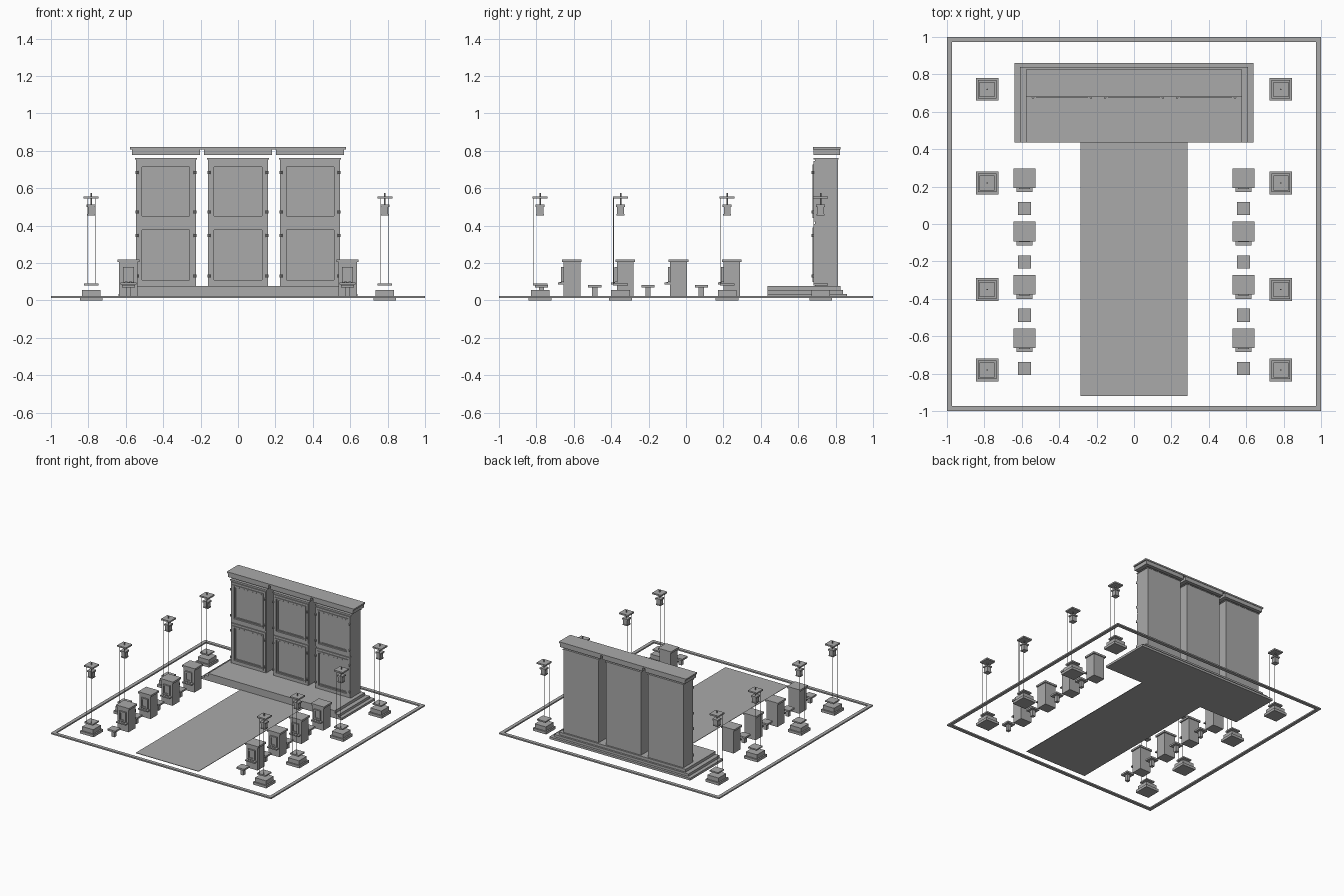
import bpy, bmesh, math
from mathutils import Matrix, Vector

if "Cube" in bpy.data.objects:
    bpy.data.objects.remove(bpy.data.objects["Cube"])

grey = bpy.data.materials.new("neutral grey")
grey.diffuse_color = (0.4, 0.4, 0.4, 1)
grey.use_nodes = True
grey.node_tree.nodes["Principled BSDF"].inputs["Base Color"].default_value = grey.diffuse_color


def finish(name, bm):
    mesh = bpy.data.meshes.new(name)
    bm.to_mesh(mesh)
    bm.free()
    mesh.materials.append(grey)
    ob = bpy.data.objects.new(name, mesh)
    bpy.context.collection.objects.link(ob)
    return ob


def add_box(bm, x0, x1, y0, y1, z0, z1):
    size = Matrix.Diagonal((x1 - x0, y1 - y0, z1 - z0, 1))
    mid = Matrix.Translation(((x0 + x1) / 2, (y0 + y1) / 2, (z0 + z1) / 2))
    bmesh.ops.create_cube(bm, size=1, matrix=mid @ size)


def add_block(bm, cx, cy, w, d, z0, z1):
    add_box(bm, cx - w / 2, cx + w / 2, cy - d / 2, cy + d / 2, z0, z1)


def add_rod(bm, x, y, r, z0, z1, sides=8):
    bmesh.ops.create_cone(bm, cap_ends=True, segments=sides, radius1=r, radius2=r, depth=z1 - z0,
                          matrix=Matrix.Translation((x, y, (z0 + z1) / 2)))


def add_frame(bm, x0, x1, z0, z1, y0, y1, w):
    """Upright rectangular frame made of four bars."""
    add_box(bm, x0, x0 + w, y0, y1, z0, z1)
    add_box(bm, x1 - w, x1, y0, y1, z0, z1)
    add_box(bm, x0 + w, x1 - w, y0, y1, z0, z0 + w)
    add_box(bm, x0 + w, x1 - w, y0, y1, z1 - w, z1)


# Boundary kerb
bm = bmesh.new()
for s in (-1, 1):
    add_block(bm, 0, s * 0.986, 2, 0.028, 0.013, 0.024)
    add_block(bm, s * 0.986, 0, 0.028, 1.944, 0.013, 0.024)
finish("boundary_kerb", bm)

# Walkway
bm = bmesh.new()
add_box(bm, -0.285, 0.285, -0.92, 0.435, 0.017, 0.021)
finish("walkway", bm)

# Stepped platform
bm = bmesh.new()
add_box(bm, -0.64, 0.64, 0.435, 0.86, 0.017, 0.035)
add_box(bm, -0.61, 0.61, 0.435, 0.84, 0.035, 0.055)
add_box(bm, -0.575, 0.575, 0.435, 0.825, 0.055, 0.078)
finish("platform", bm)

# Tall bays with two framed doors each
for cx in (-0.385, 0, 0.385):
    bm = bmesh.new()
    add_box(bm, cx - 0.16, cx + 0.16, 0.69, 0.812, 0.078, 0.755)
    add_box(bm, cx - 0.165, cx + 0.165, 0.683, 0.815, 0.755, 0.763)
    finish("bay_body", bm)

    bm = bmesh.new()
    add_block(bm, cx, 0.753, 0.365, 0.14, 0.777, 0.808)
    add_block(bm, cx, 0.753, 0.385, 0.147, 0.808, 0.82)
    finish("cornice", bm)

    frames, hinges = bmesh.new(), bmesh.new()
    for z0, z1 in ((0.08, 0.408), (0.422, 0.745)):
        add_frame(frames, cx - 0.157, cx + 0.157, z0, z1, 0.682, 0.69, 0.018)
        add_frame(frames, cx - 0.139, cx + 0.139, z0 + 0.018, z1 - 0.018, 0.677, 0.69, 0.012)
        add_frame(frames, cx - 0.122, cx + 0.122, z0 + 0.035, z1 - 0.035, 0.685, 0.69, 0.006)
        for s in (-1, 1):
            for z in (z0 + 0.05, z1 - 0.06):
                add_rod(hinges, cx + s * 0.155, 0.677, 0.007, z - 0.008, z + 0.008)
    finish("door_frames", frames)
    finish("door_hinges", hinges)

# Cabinets and stools down both sides
for s in (-1, 1):
    cx = s * 0.586
    for cy in (0.245, -0.04, -0.325, -0.61):
        bm = bmesh.new()
        add_block(bm, cx, cy, 0.1, 0.09, 0.02, 0.205)
        add_block(bm, cx, cy, 0.118, 0.105, 0.205, 0.22)
        finish("cabinet", bm)

        front = cy - 0.045
        bm = bmesh.new()
        add_frame(bm, cx - 0.03, cx + 0.03, 0.1, 0.18, front - 0.012, front, 0.012)
        add_box(bm, cx - 0.018, cx + 0.018, front - 0.004, front, 0.112, 0.168)
        finish("cabinet_panel", bm)

        bm = bmesh.new()
        add_box(bm, cx - 0.043, cx + 0.043, front - 0.03, front, 0.085, 0.095)
        for i in (-1, 0, 1):
            add_rod(bm, cx + i * 0.022, front - 0.015, 0.005, 0.095, 0.1)
        finish("cabinet_shelf", bm)

        bm = bmesh.new()
        add_block(bm, cx, cy - 0.163, 0.07, 0.07, 0.07, 0.084)
        add_block(bm, cx, cy - 0.163, 0.028, 0.028, 0.02, 0.07)
        finish("stool", bm)

# Lamp posts
for s in (-1, 1):
    cx = s * 0.785
    for cy in (0.72, 0.22, -0.35, -0.78):
        bm = bmesh.new()
        add_block(bm, cx, cy, 0.122, 0.122, 0, 0.021)
        add_block(bm, cx, cy, 0.1, 0.1, 0.021, 0.055)
        add_block(bm, cx, cy, 0.078, 0.078, 0.081, 0.092)
        finish("lamp_base", bm)

        bm = bmesh.new()
        for t in (-1, 1):
            add_rod(bm, cx + t * 0.021, cy - 0.037, 0.002, 0.092, 0.547, 6)
        finish("lamp_poles", bm)

        bm = bmesh.new()
        add_block(bm, cx, cy, 0.08, 0.08, 0.545, 0.557)
        add_rod(bm, cx, cy, 0.004, 0.51, 0.575, 6)
        finish("lamp_cap", bm)

        bm = bmesh.new()
        add_block(bm, cx, cy, 0.048, 0.048, 0.5, 0.512)
        add_block(bm, cx, cy, 0.036, 0.036, 0.463, 0.5)
        add_block(bm, cx, cy, 0.042, 0.042, 0.455, 0.463)
        finish("lantern", bm)
